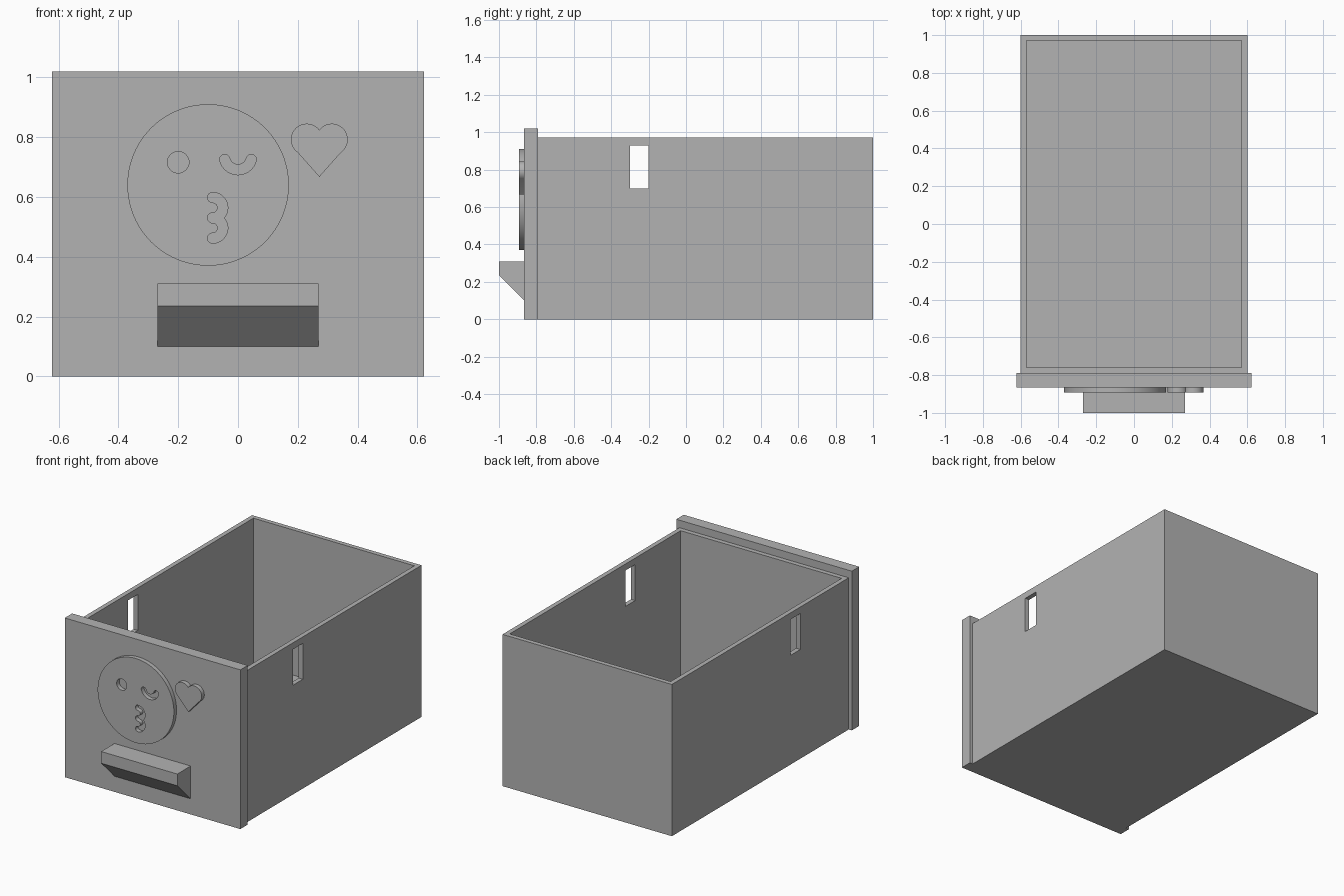
import bpy, bmesh, math
from mathutils import Matrix, Vector

if "Cube" in bpy.data.objects:
    bpy.data.objects.remove(bpy.data.objects["Cube"], do_unlink=True)

GREY = (0.45, 0.45, 0.45, 1.0)
grey = bpy.data.materials.new("plain grey")
grey.use_nodes = True
grey.diffuse_color = GREY
grey.node_tree.nodes["Principled BSDF"].inputs["Base Color"].default_value = GREY


def add_object(name, bm):
    bmesh.ops.recalc_face_normals(bm, faces=bm.faces)
    mesh = bpy.data.meshes.new(name)
    bm.to_mesh(mesh)
    bm.free()
    mesh.materials.append(grey)
    obj = bpy.data.objects.new(name, mesh)
    bpy.context.collection.objects.link(obj)
    return obj


def box_bmesh(low, high):
    low, high = Vector(low), Vector(high)
    bm = bmesh.new()
    bmesh.ops.create_cube(bm, size=1, matrix=Matrix.Translation((low + high) / 2)
                          @ Matrix.Diagonal((*(high - low), 1)))
    return bm


def arc(cx, cz, radius, start, end, steps=24):
    """Points along an arc, angles in degrees."""
    angles = [math.radians(start + (end - start) * i / steps) for i in range(steps + 1)]
    return [(cx + radius * math.cos(a), cz + radius * math.sin(a)) for a in angles]


def relief(name, outlines, y_front, y_back):
    """Raised flat shape facing the front; inner outlines become holes."""
    curve = bpy.data.curves.new(name, 'CURVE')
    curve.dimensions = '2D'
    curve.fill_mode = 'BOTH'
    curve.extrude = (y_back - y_front) / 2
    for points in outlines:
        spline = curve.splines.new('POLY')
        spline.points.add(len(points) - 1)
        for p, (x, z) in zip(spline.points, points):
            p.co = (x, z, 0, 1)
        spline.use_cyclic_u = True
    temp = bpy.data.objects.new(name + " outline", curve)
    bpy.context.collection.objects.link(temp)
    mesh = bpy.data.meshes.new_from_object(
        temp.evaluated_get(bpy.context.evaluated_depsgraph_get()))
    bm = bmesh.new()
    bm.from_mesh(mesh)
    bpy.data.objects.remove(temp, do_unlink=True)
    bpy.data.meshes.remove(mesh)
    bmesh.ops.remove_doubles(bm, verts=bm.verts, dist=1e-5)
    bm.transform(Matrix.Translation((0, (y_front + y_back) / 2, 0))
                 @ Matrix.Rotation(math.pi / 2, 4, 'X'))
    for face in bm.faces:
        face.material_index = 0
    obj = add_object(name, bm)
    bpy.ops.object.select_all(action='DESELECT')
    obj.select_set(True)
    bpy.context.view_layer.objects.active = obj
    bpy.ops.object.shade_smooth_by_angle(angle=math.radians(30))
    return obj


# Open drawer box: inset the top face and push it down to the floor
PLATE_BACK, PLATE_FRONT, RELIEF_FRONT = -0.79, -0.865, -0.892
HEIGHT, WALL = 0.972, 0.042
bm = box_bmesh((-0.6, PLATE_BACK, 0), (0.6, 1, HEIGHT))
top = max(bm.faces, key=lambda f: f.calc_center_median().z)
bmesh.ops.inset_region(bm, faces=[top], thickness=WALL)
inner = bmesh.ops.extrude_face_region(bm, geom=[top])["geom"]
bmesh.ops.delete(bm, geom=[top], context='FACES')
bmesh.ops.translate(bm, vec=(0, 0, WALL - HEIGHT),
                    verts=[v for v in inner if isinstance(v, bmesh.types.BMVert)])
drawer_box = add_object("drawer_box", bm)

# Slots through both side walls
cutter = add_object("slot_cutter", box_bmesh((-0.8, -0.3, 0.7), (0.8, -0.2, 0.93)))
cutter.hide_render = True
cut = drawer_box.modifiers.new("slots", 'BOOLEAN')
cut.operation, cut.solver, cut.object = 'DIFFERENCE', 'EXACT', cutter
bpy.context.view_layer.objects.active = drawer_box
bpy.ops.object.modifier_apply(modifier=cut.name)
bpy.data.objects.remove(cutter, do_unlink=True)

# Front panel
add_object("front_panel", box_bmesh((-0.622, PLATE_FRONT, 0), (0.622, PLATE_BACK, 1.02)))

# Handle: a wedge-bottomed profile swept across the front
bm = bmesh.new()
profile = [(PLATE_FRONT, 0.31), (-1, 0.31), (-1, 0.235), (PLATE_FRONT, 0.1)]
side = bm.faces.new([bm.verts.new((-0.27, y, z)) for y, z in profile])
swept = bmesh.ops.extrude_face_region(bm, geom=[side], use_keep_orig=True)["geom"]
bmesh.ops.translate(bm, vec=(0.54, 0, 0),
                    verts=[v for v in swept if isinstance(v, bmesh.types.BMVert)])
add_object("handle", bm)

# Round face with an open eye, a winking eye and puckered lips cut out
STROKE = 0.017
disc = arc(-0.1, 0.64, 0.27, 0, 360, 96)[:-1]
eye = arc(-0.2, 0.716, 0.036, 0, 360, 32)[:-1]

wz, wr, w0, w1 = 0.737, 0.046, 195, 345
end = [(wr * math.cos(math.radians(a)), wz + wr * math.sin(math.radians(a))) for a in (w0, w1)]
wink = (arc(0, wz, wr + STROKE, w0, w1)[:-1]
        + arc(*end[1], STROKE, w1, w1 + 180, 12)[:-1]
        + arc(0, wz, wr - STROKE, w1, w0)[:-1]
        + arc(*end[0], STROKE, w0 - 180, w0, 12)[:-1])

mx, mz, mr = -0.085, 0.53, 0.034
notch = math.degrees(math.asin(mr / (mr + STROKE)))
lips = (arc(mx, mz + mr, mr + STROKE, 90, -notch)[:-1]
        + arc(mx, mz - mr, mr + STROKE, notch, -90)[:-1]
        + arc(mx, mz - 2 * mr, STROKE, 270, 90, 12)[:-1]
        + arc(mx, mz - mr, mr - STROKE, -90, 90, 12)[:-1]
        + arc(mx, mz, STROKE, 270, 90, 12)[:-1]
        + arc(mx, mz + mr, mr - STROKE, -90, 90, 12)[:-1]
        + arc(mx, mz + 2 * mr, STROKE, 270, 90, 12)[:-1])
relief("winking_face", [disc, eye, wink, lips], RELIEF_FRONT, PLATE_FRONT)

# Heart: two mirrored lobes and a point
hx, half, lobe = 0.272, 0.042, 0.053
inner_angle = math.degrees(math.acos(half / lobe))
left = arc(hx - half, 0.792, lobe, inner_angle, 235)
right = [(2 * hx - x, z) for x, z in reversed(left)]
relief("heart", [left + [(hx, 0.667)] + right[:-1]], RELIEF_FRONT, PLATE_FRONT)
